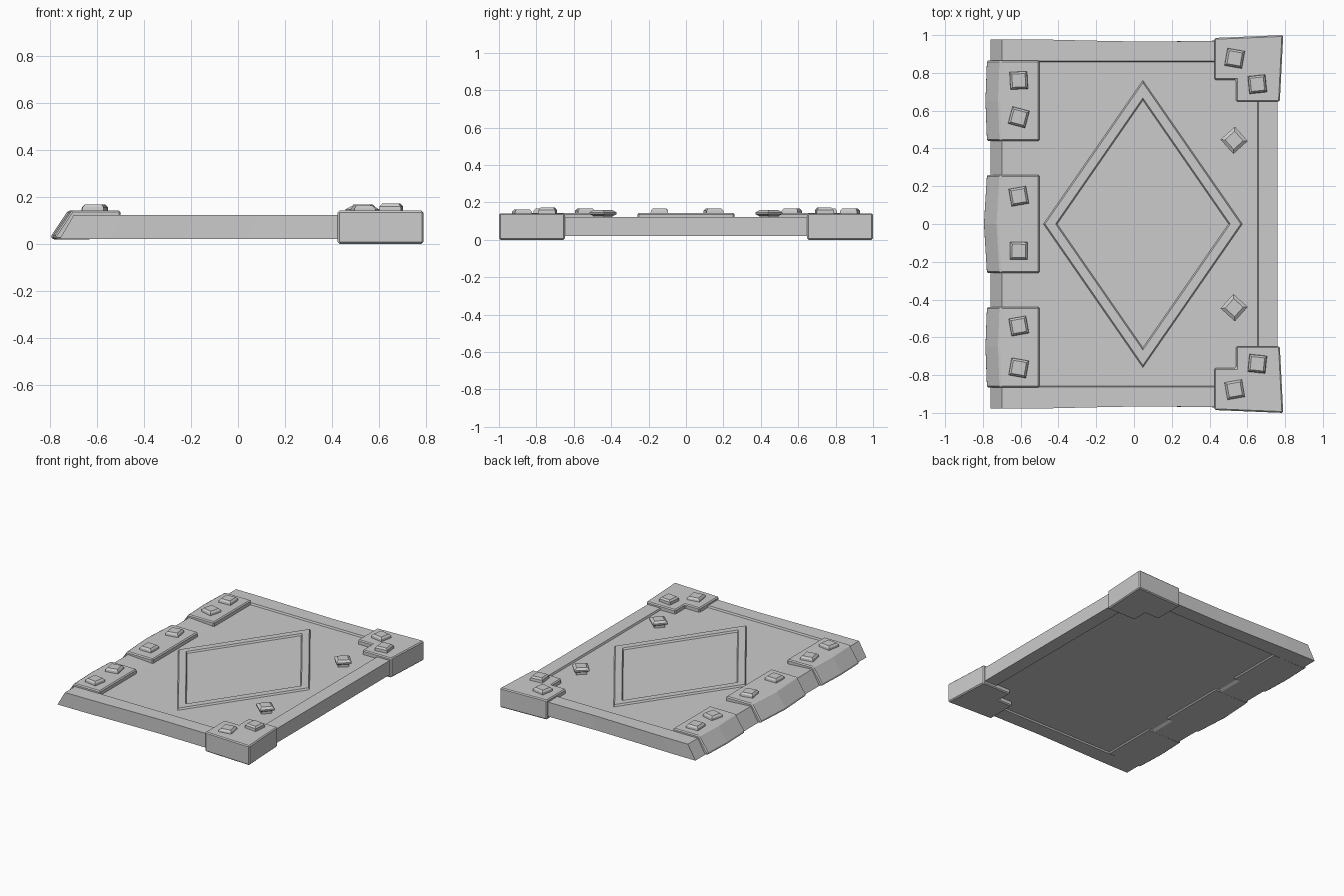
import bpy, bmesh, math

if "Cube" in bpy.data.objects:
    bpy.data.objects.remove(bpy.data.objects["Cube"])


def loft(name, loops, closed=False, bevel=0):
    """Bridge equal-length point loops; cap the ends unless closed into a ring."""
    bm = bmesh.new()
    rings = [[bm.verts.new(p) for p in loop] for loop in loops]
    n = len(rings[0])
    pairs = list(zip(rings, rings[1:]))
    if closed:
        pairs.append((rings[-1], rings[0]))
    else:
        bm.faces.new(rings[0])
        bm.faces.new(rings[-1])
    for a, b in pairs:
        for i in range(n):
            j = (i + 1) % n
            bm.faces.new((a[i], a[j], b[j], b[i]))
    bmesh.ops.recalc_face_normals(bm, faces=bm.faces)
    me = bpy.data.meshes.new(name)
    bm.to_mesh(me)
    bm.free()
    ob = bpy.data.objects.new(name, me)
    bpy.context.collection.objects.link(ob)
    if bevel:
        m = ob.modifiers.new("edge_bevel", "BEVEL")
        m.width, m.segments = bevel, 1
        m.limit_method, m.angle_limit = "ANGLE", math.radians(25)
    return ob


# Cover board: wavy long sides, slanted spine edge, sunken panel on both faces
WAVE = [(0, .978), (.14, .977), (.35, .97), (.53, .965), (.77, .97), (1, .985)]


def outline(x0, x1, z, half=None):
    pts = [(x0 + t * (x1 - x0), half or y, z) for t, y in WAVE]
    return pts + [(x, -y, z) for x, y, z in reversed(pts)]


loft("cover_board", [
    outline(-.53, .66, .03, .855),
    outline(-.55, .66, .02, .86),
    outline(-.76, .76, .02),
    outline(-.70, .76, .123),
    outline(-.69, .66, .123, .862),
    outline(-.50, .655, .110, .857)])


# Diamond frame on the front panel
def diamond(hx, hy, z):
    return [(.047 + hx, 0, z), (.047, hy, z), (.047 - hx, 0, z), (.047, -hy, z)]


loft("diamond_frame", [
    diamond(.53, .765, .105), diamond(.518, .748, .122),
    diamond(.462, .667, .122), diamond(.45, .65, .105)], closed=True)


# Spine straps
def strap(y0, y1, bow):
    loops = []
    for t, b in ((0, 0), (.5, bow), (1, 0)):
        y = y0 + t * (y1 - y0)
        prof = [(-.50, .02), (-.50, .142), (-.708 - b, .142), (-.782 - b, .032), (-.775 - b, .019)]
        loops.append([(x, y, z) for x, z in prof])
    loft("spine_strap", loops, bevel=.008)


strap(.44, .865, .008)
strap(-.26, .26, .016)
strap(-.865, -.44, .008)

# L-shaped corner guards
GUARD = [(.425, .985), (.79, 1.0), (.772, .648), (.54, .648), (.54, .762), (.425, .762)]
for s in (1, -1):
    loft("corner_guard", [[(x, s * y, z) for x, y in GUARD] for z in (0, .141)], bevel=.007)


# Square studs
def square(x, y, half, deg, z):
    r = half * math.sqrt(2)
    return [(x + r * math.cos(math.radians(deg + 45 + 90 * k)),
             y + r * math.sin(math.radians(deg + 45 + 90 * k)), z) for k in range(4)]


def stud(x, y, deg, top=.168):
    loft("stud", [square(x, y, .047, deg, .136), square(x, y, .045, deg, top - .012),
                  square(x, y, .035, deg, top)])


for x, y, deg in [(-.61, .76, 3), (-.61, .565, -15), (-.61, .147, 10), (-.61, -.142, -1),
                  (-.61, -.54, 10), (-.61, -.762, -10)]:
    stud(x, y, deg)
for s in (1, -1):
    stud(.533, s * .877, -s * 10, .168 if s > 0 else .163)
    stud(.653, s * .74, s * 6, .172)

# Diamond-set studs on the panel, widest at mid height
for s in (1, -1):
    loft("panel_stud", [square(.53, s * .443, h, 45 - s * 3, z)
                        for h, z in ((.036, .105), (.036, .127), (.051, .137), (.051, .147), (.034, .16))])
